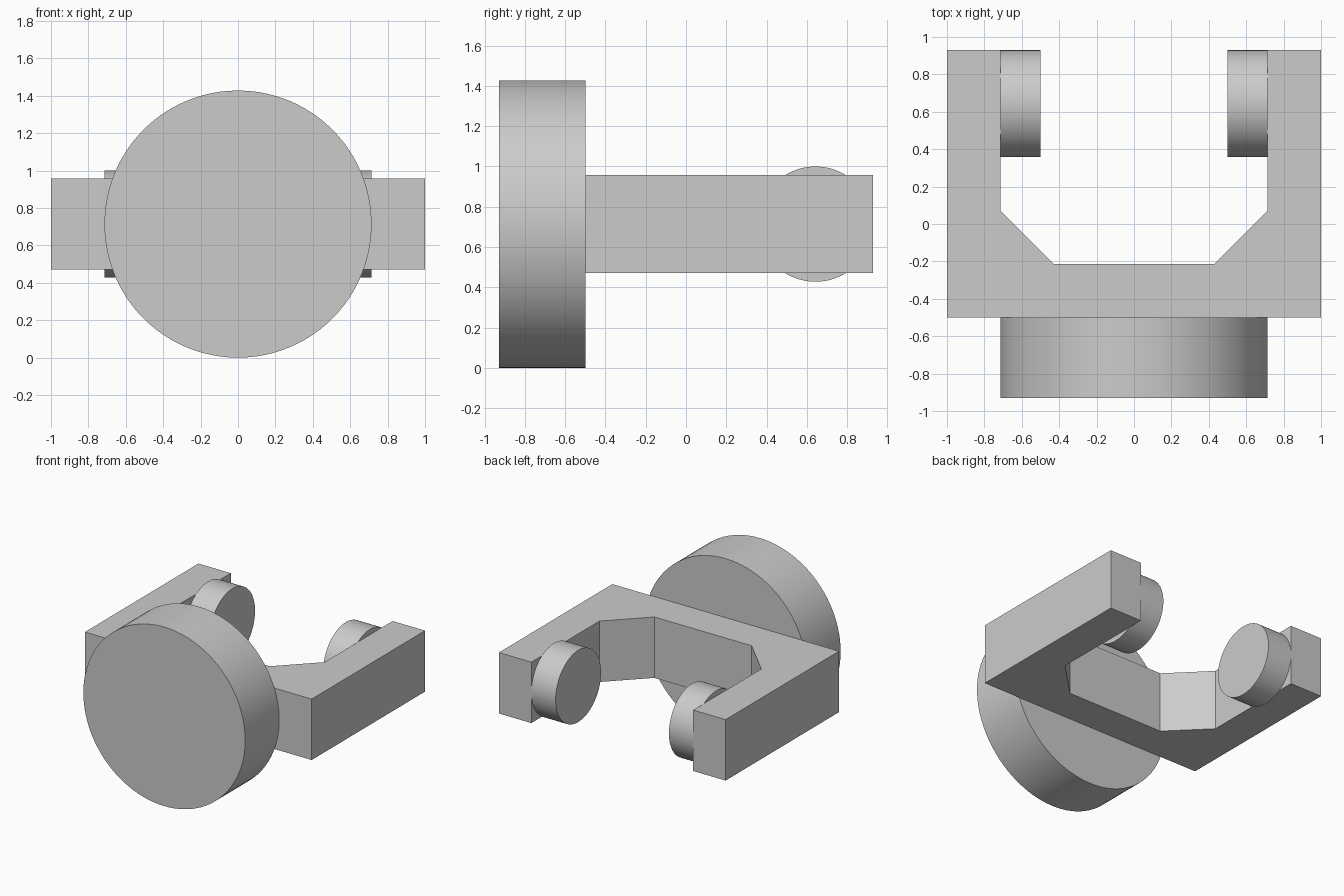
import bpy
import bmesh
import math
from mathutils import Matrix

cube = bpy.data.objects.get("Cube")
if cube:
    bpy.data.objects.remove(cube, do_unlink=True)

# Single flat colour
grey = bpy.data.materials.new("light_grey")
grey.use_nodes = True
colour = (0.6, 0.6, 0.6, 1)
grey.diffuse_color = colour
grey.node_tree.nodes["Principled BSDF"].inputs["Base Color"].default_value = colour

MID_Z = 0.714


def make_object(name, bm):
    bmesh.ops.recalc_face_normals(bm, faces=bm.faces)
    mesh = bpy.data.meshes.new(name)
    bm.to_mesh(mesh)
    bm.free()
    mesh.materials.append(grey)
    obj = bpy.data.objects.new(name, mesh)
    bpy.context.collection.objects.link(obj)
    return obj


def disc(name, radius, depth, centre, axis):
    """Smooth-sided cylinder lying along the x or y axis."""
    bm = bmesh.new()
    turn = Matrix.Rotation(math.pi / 2, 4, "Y" if axis == "x" else "X")
    bmesh.ops.create_cone(bm, cap_ends=True, segments=96, radius1=radius,
                          radius2=radius, depth=depth,
                          matrix=Matrix.Translation(centre) @ turn)
    obj = make_object(name, bm)
    bpy.ops.object.select_all(action="DESELECT")
    obj.select_set(True)
    bpy.context.view_layer.objects.active = obj
    bpy.ops.object.shade_smooth_by_angle(angle=math.radians(30))
    return obj


# U-shaped bracket: half outline mirrored, then extruded upward
half = [(1, -0.5), (1, 0.929), (0.714, 0.929), (0.714, 0.071), (0.429, -0.214)]
outline = half + [(-x, y) for x, y in reversed(half)]
height = 0.486
bm = bmesh.new()
base = bm.faces.new([bm.verts.new((x, y, MID_Z - height / 2)) for x, y in outline])
grown = bmesh.ops.extrude_face_region(bm, geom=[base], use_keep_orig=True)
top = [v for v in grown["geom"] if isinstance(v, bmesh.types.BMVert)]
bmesh.ops.translate(bm, verts=top, vec=(0, 0, height))
make_object("bracket", bm)

# Large front disc
disc("front_disc", 0.714, 0.429, (0, -0.7145, MID_Z), "y")

# Round pads on the inner faces of the arms
for side, sign in (("left", 1), ("right", -1)):
    disc(side + "_pad", 0.286, 0.214, (sign * 0.607, 0.643, MID_Z), "x")
